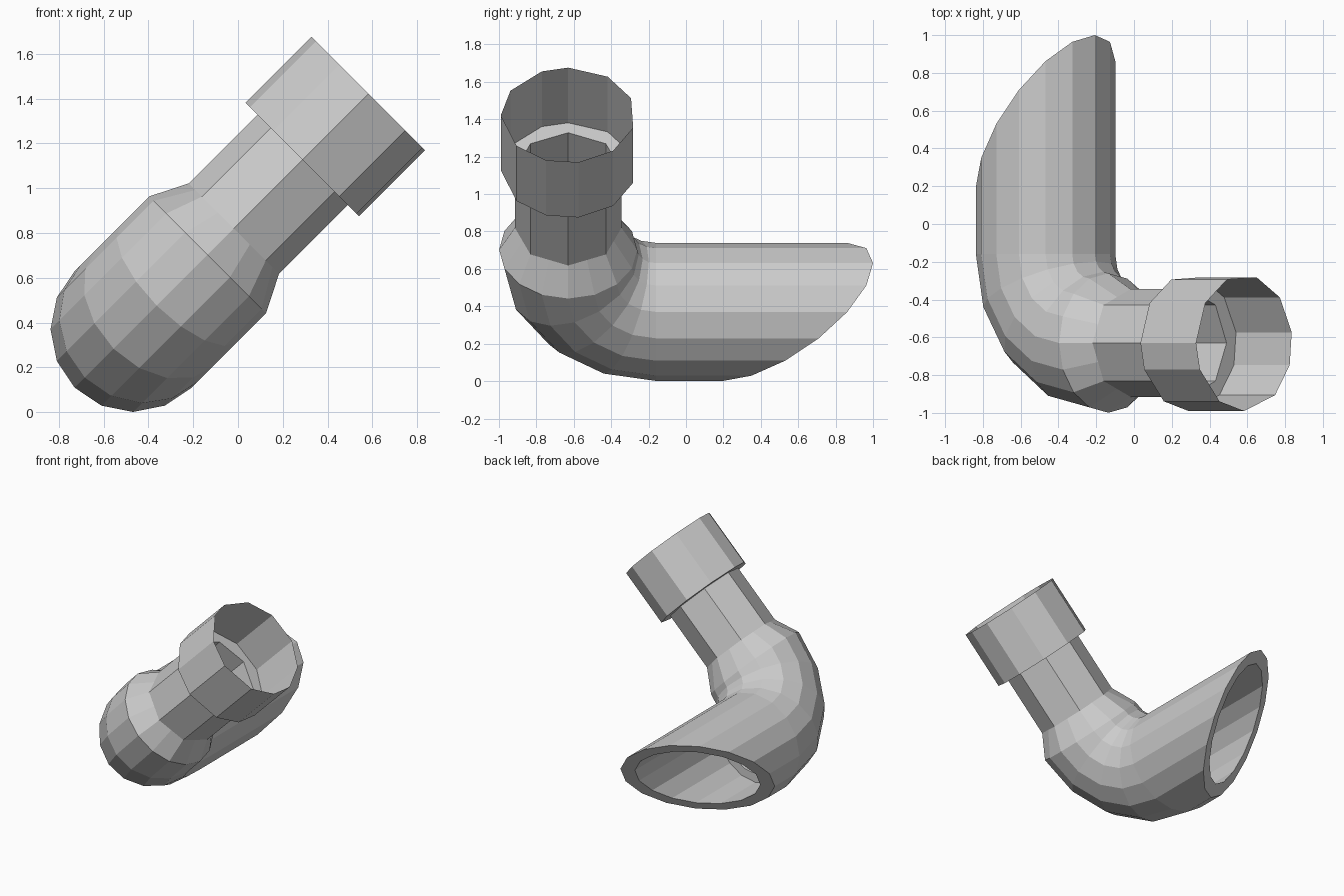
import bpy, bmesh
from math import sin, cos, pi, radians, sqrt
from mathutils import Vector

if "Cube" in bpy.data.objects:
    bpy.data.objects.remove(bpy.data.objects["Cube"])

# Main pipe runs along y; the outlet leaves at 45 degrees in the xz plane
ORIGIN = Vector((-0.468, -0.63, 0.37))
OUT = Vector((1, 0, 1)) / sqrt(2)
SIDE = Vector((1, 0, -1)) / sqrt(2)
BACK = Vector((0, 1, 0))
R_BEND, R_BIG, R_IN, R_STEP, R_THIN, R_COLLAR = 0.47, 0.369, 0.30, 0.235, 0.285, 0.36
EVEN = [2 * pi * i / 16 for i in range(16)]


def ring(bm, centre, u, v, radii, angles=EVEN):
    return [bm.verts.new(centre + u * (r * cos(a)) + v * (r * sin(a)))
            for r, a in zip(radii, angles)]


def cut_ring(bm, radius):
    """Ring on the slanted plane that trims the main pipe."""
    vs = ring(bm, ORIGIN, OUT, SIDE, [radius] * 16)
    for v in vs:
        v.co.y = 0.53 + 0.47 / R_BIG * (v.co - ORIGIN).dot(OUT)
    return vs


def skin(bm, rings):
    for a, b in zip(rings, rings[1:]):
        n = len(a)
        for i in range(n):
            j = (i + 1) % n
            bm.faces.new((a[i], a[j], b[j], b[i]))


def loop_edges(bm, vs):
    return [bm.edges.get((vs[i], vs[(i + 1) % len(vs)])) for i in range(len(vs))]


def finish(bm, name):
    bmesh.ops.recalc_face_normals(bm, faces=bm.faces[:])
    me = bpy.data.meshes.new(name)
    bm.to_mesh(me)
    bm.free()
    bpy.context.collection.objects.link(bpy.data.objects.new(name, me))


# Main pipe: inner step, inner sleeve, slanted rim, outer wall, then the elbow
bm = bmesh.new()
y_step = ORIGIN + BACK * R_BEND
rings = [ring(bm, y_step, OUT, SIDE, [R_STEP] * 16),
         ring(bm, y_step, OUT, SIDE, [R_IN] * 16),
         cut_ring(bm, R_IN), cut_ring(bm, R_BIG)]
pivot = ORIGIN + (BACK + OUT) * R_BEND
for k in range(5):
    t = k * pi / 8
    u = OUT * cos(t) + BACK * sin(t)
    rings.append(ring(bm, pivot - u * R_BEND, u, SIDE, [R_BIG] * 16))

# Reducer and eight-sided outlet pipe
octagon = [R_THIN * (1 if i % 2 == 0 else cos(pi / 8)) for i in range(16)]
for t in (0.636, 1.07):
    rings.append(ring(bm, ORIGIN + OUT * t, BACK, SIDE, octagon))
skin(bm, rings)

# Thin-walled collar with a flat floor around the outlet
angles = [radians(a) for a in (-180, -149, -113, -90, -54, -21, 15, 48, 81, 109, 140)]
collar = [ring(bm, ORIGIN + OUT * t, BACK, SIDE, [R_COLLAR] * 11, angles)
          for t in (1.07, 1.487)]
skin(bm, collar)
bmesh.ops.bridge_loops(bm, edges=loop_edges(bm, rings[-1]) + loop_edges(bm, collar[0]))
finish(bm, "pipe_elbow")
